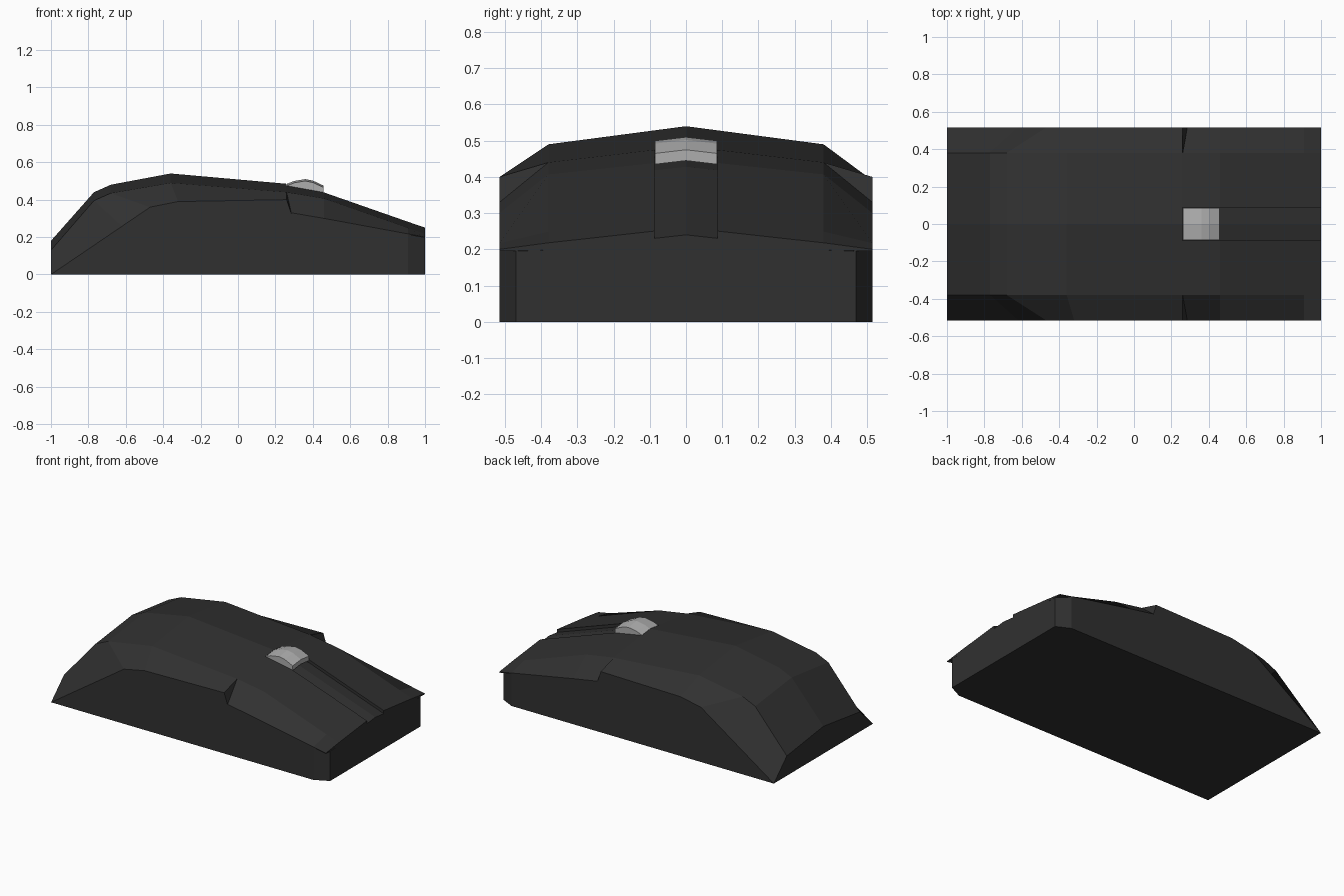
import bpy, bmesh

if "Cube" in bpy.data.objects:
    bpy.data.objects.remove(bpy.data.objects["Cube"])

HALF, SHOULDER, SLOT = 0.515, 0.38, 0.087


def material(name, v):
    m = bpy.data.materials.new(name)
    m.diffuse_color = (v, v, v, 1)
    m.use_nodes = True
    m.node_tree.nodes["Principled BSDF"].inputs["Base Color"].default_value = m.diffuse_color
    return m


dark = material("dark_plastic", 0.03)
grey = material("grey_rubber", 0.42)


def loft(name, rings, mat):
    """Closed solid through a list of equally sized closed rings."""
    bm = bmesh.new()
    vs = [[bm.verts.new(p) for p in r] for r in rings]
    n = len(rings[0])
    for a, b in zip(vs, vs[1:]):
        for i in range(n):
            j = (i + 1) % n
            bm.faces.new((a[i], a[j], b[j], b[i]))
    bm.faces.new(vs[0][::-1])
    bm.faces.new(vs[-1])
    bmesh.ops.remove_doubles(bm, verts=bm.verts, dist=0.0005)
    bmesh.ops.recalc_face_normals(bm, faces=bm.faces)
    me = bpy.data.meshes.new(name)
    bm.to_mesh(me)
    bm.free()
    me.materials.append(mat)
    ob = bpy.data.objects.new(name, me)
    bpy.context.collection.objects.link(ob)
    return ob


# Stations: centre x,z / shoulder x,z / side edge x,z
rear = [
    (-1.0, 0.18, -1.0, 0.13, -1.0, 0.0),
    (-0.77, 0.44, -0.77, 0.395, -0.62, 0.258),
    (-0.68, 0.48, -0.68, 0.435, -0.47, 0.36),
    (-0.36, 0.54, -0.36, 0.49, -0.32, 0.39),
    (0.26, 0.485, 0.26, 0.44, 0.26, 0.40),
]
front = [
    (0.26, 0.485, 0.26, 0.44, 0.285, 0.33),
    (0.46, 0.448, 0.46, 0.407, 0.46, 0.30),
    (0.91, 0.291, 0.91, 0.249, 0.91, 0.217),
    (1.0, 0.26, 1.0, 0.218, 1.0, 0.20),
]


# Body: full-height rear, slightly sunken below the buttons, chamfered nose
def body_ring(s, drop=0.0, half=HALF):
    xc, zc, xs, zs, xe, ze = s
    side = [(xe, half, 0), (xe, half, max(ze - drop * 0.25, 0)),
            (xs, SHOULDER, zs - drop)]
    return side + [(xc, 0, zc - drop)] + [(x, -y, z) for x, y, z in side[::-1]]


rings = [body_ring(s) for s in rear]
rings += [body_ring(s, 0.02, 0.47 if s[0] == 1.0 else HALF) for s in front]
loft("body", rings, dark)


# Two click buttons beside the centre slot
def button_ring(s, sign):
    xc, zc, xs, zs, xe, ze = s
    zi = zc + (zs - zc) * SLOT / SHOULDER
    top = [(xc, sign * SLOT, zi), (xs, sign * SHOULDER, zs), (xe, sign * HALF, ze)]
    low = [(x, y, z - d) for (x, y, z), d in zip(top, (0.02, 0.02, 0.005))]
    return top + low[::-1]


for name, sign in (("left_button", 1), ("right_button", -1)):
    loft(name, [button_ring(s, sign) for s in front], dark)

# Scroll wheel: low faceted arc with a centre ridge
wheel = [(0.262, 0.485, 0.455), (0.30, 0.50, 0.452), (0.36, 0.51, 0.45),
         (0.40, 0.502, 0.448), (0.458, 0.475, 0.445)]
W = 0.085
loft("scroll_wheel",
     [[(x, -W, t - 0.01), (x, 0, t), (x, W, t - 0.01),
       (x, W, b - 0.01), (x, 0, b), (x, -W, b - 0.01)] for x, t, b in wheel], grey)
